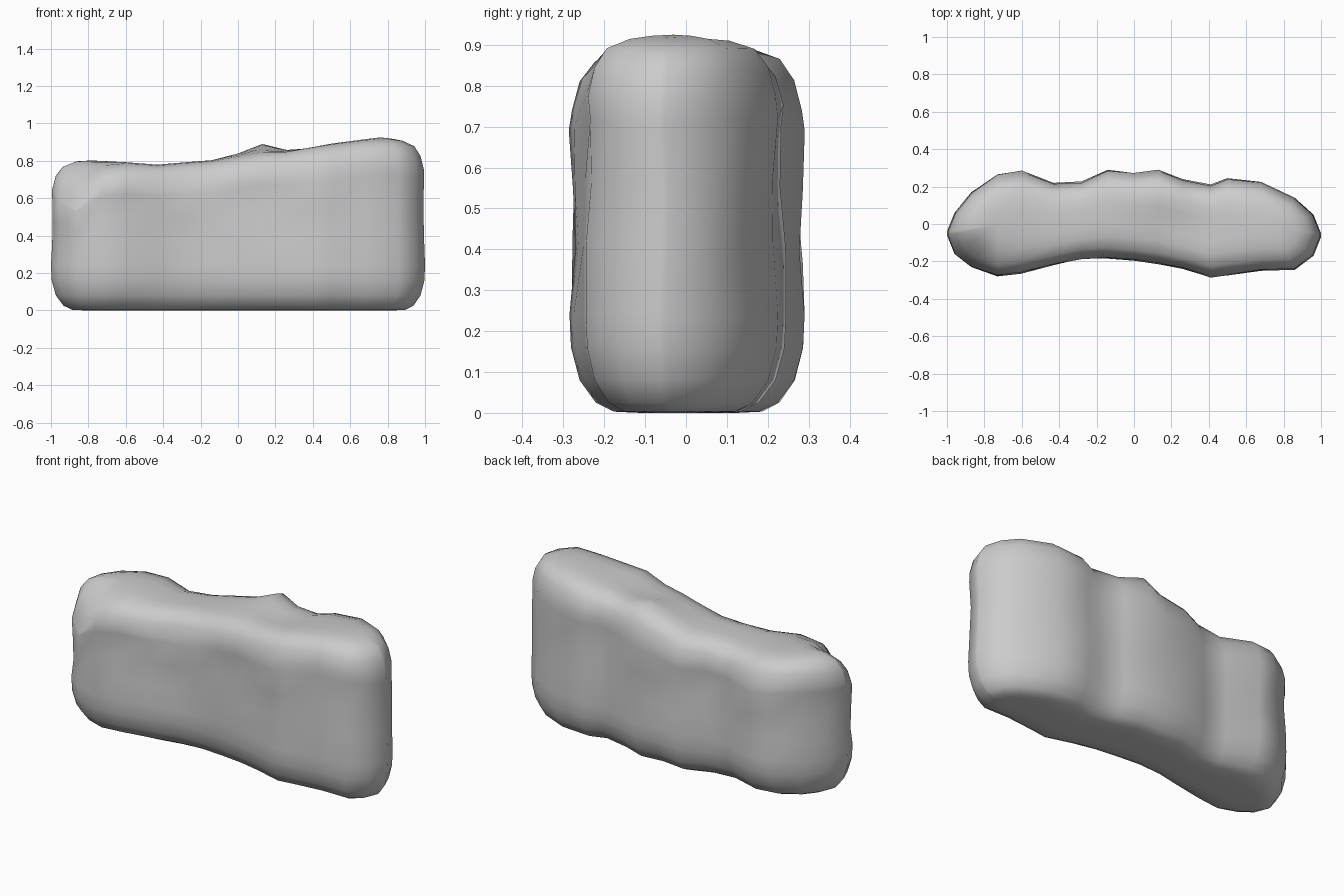
import bpy, bmesh, math

if "Cube" in bpy.data.objects:
    bpy.data.objects.remove(bpy.data.objects["Cube"])

# Plan outline: x, front y, back y (ends handled by the first and last rows)
PLAN = [(-1.0, -0.06, -0.04), (-0.96, -0.16, 0.06), (-0.87, -0.23, 0.17),
        (-0.73, -0.28, 0.265), (-0.60, -0.265, 0.285), (-0.43, -0.22, 0.22),
        (-0.28, -0.185, 0.225), (-0.14, -0.185, 0.29), (0.0, -0.195, 0.272),
        (0.13, -0.215, 0.29), (0.26, -0.24, 0.24), (0.41, -0.285, 0.21),
        (0.50, -0.275, 0.245), (0.68, -0.25, 0.225), (0.86, -0.245, 0.14),
        (0.96, -0.17, 0.05), (1.0, -0.07, -0.05)]
# Top edge height along x
TOP = [(-1.0, 0.79), (-0.87, 0.805), (-0.62, 0.795), (-0.48, 0.775),
       (-0.27, 0.793), (-0.04, 0.81), (0.03, 0.84), (0.12, 0.85),
       (0.28, 0.86), (0.45, 0.887), (0.76, 0.925), (0.92, 0.908), (1.0, 0.89)]
# Section profile: outward scale, then height above base or below the top
LOWER = [(0.0, 0.0), (0.3, 0.0), (0.56, 0.003), (0.74, 0.025), (0.9, 0.08), (0.985, 0.16),
         (1.0, 0.24)]
MIDDLE = [(0.975, 0.38), (0.965, 0.52), (0.975, 0.66)]
UPPER = [(0.975, 0.14), (0.9, 0.07), (0.76, 0.025), (0.5, 0.005), (0.25, 0.0), (0.0, 0.0)]


def lerp_table(table, x, col=1):
    for a, b in zip(table, table[1:]):
        if x <= b[0]:
            t = max(0.0, (x - a[0]) / (b[0] - a[0]))
            return a[col] + (b[col] - a[col]) * t
    return table[-1][col]


def bump(x, y, cx, cy, rx, ry):
    return math.exp(-((x - cx) / rx) ** 2 - ((y - cy) / ry) ** 2)


def top_height(x, y):
    h = lerp_table(TOP, x)
    h += 0.045 * bump(x, y, 0.12, 0.18, 0.12, 0.15)     # rear knob
    h -= 0.13 * bump(x, y, -0.87, -0.22, 0.12, 0.11)    # chipped front corner
    h -= 0.02 * bump(x, y, 0.32, 0.0, 0.12, 0.12)       # shallow dip
    return h


loop = [(x, f) for x, f, b in PLAN] + [(x, b) for x, f, b in reversed(PLAN)]


def ring_point(p, k):
    sx = min(0.76, max(-0.74, p[0]))
    sy = (lerp_table(PLAN, sx, 1) + lerp_table(PLAN, sx, 2)) / 2
    return sx + (p[0] - sx) * k, sy + (p[1] - sy) * k


# Stack rings from the underside over the sides to the top
bm = bmesh.new()
rings = []
for part, rows in enumerate((LOWER, MIDDLE, UPPER)):
    for k, h in rows:
        ring = []
        for p in loop:
            x, y = ring_point(p, k)
            z = h
            if part == 1:
                z = h * (top_height(x, y) / 0.84)
                y += 0.008 * math.sin(9 * x + 11 * h)
            elif part == 2:
                z = top_height(x, y) - h
            ring.append(bm.verts.new((x, y, z)))
        rings.append(ring)
n = len(loop)
for a, b in zip(rings, rings[1:]):
    for i in range(n):
        j = (i + 1) % n
        bm.faces.new((a[i], a[j], b[j], b[i]))
bmesh.ops.remove_doubles(bm, verts=bm.verts, dist=0.0005)
bmesh.ops.recalc_face_normals(bm, faces=bm.faces)

mesh = bpy.data.meshes.new("rock_wall")
bm.to_mesh(mesh)
bm.free()
mesh.polygons.foreach_set("use_smooth", [True] * len(mesh.polygons))
wall = bpy.data.objects.new("rock_wall", mesh)
bpy.context.collection.objects.link(wall)
